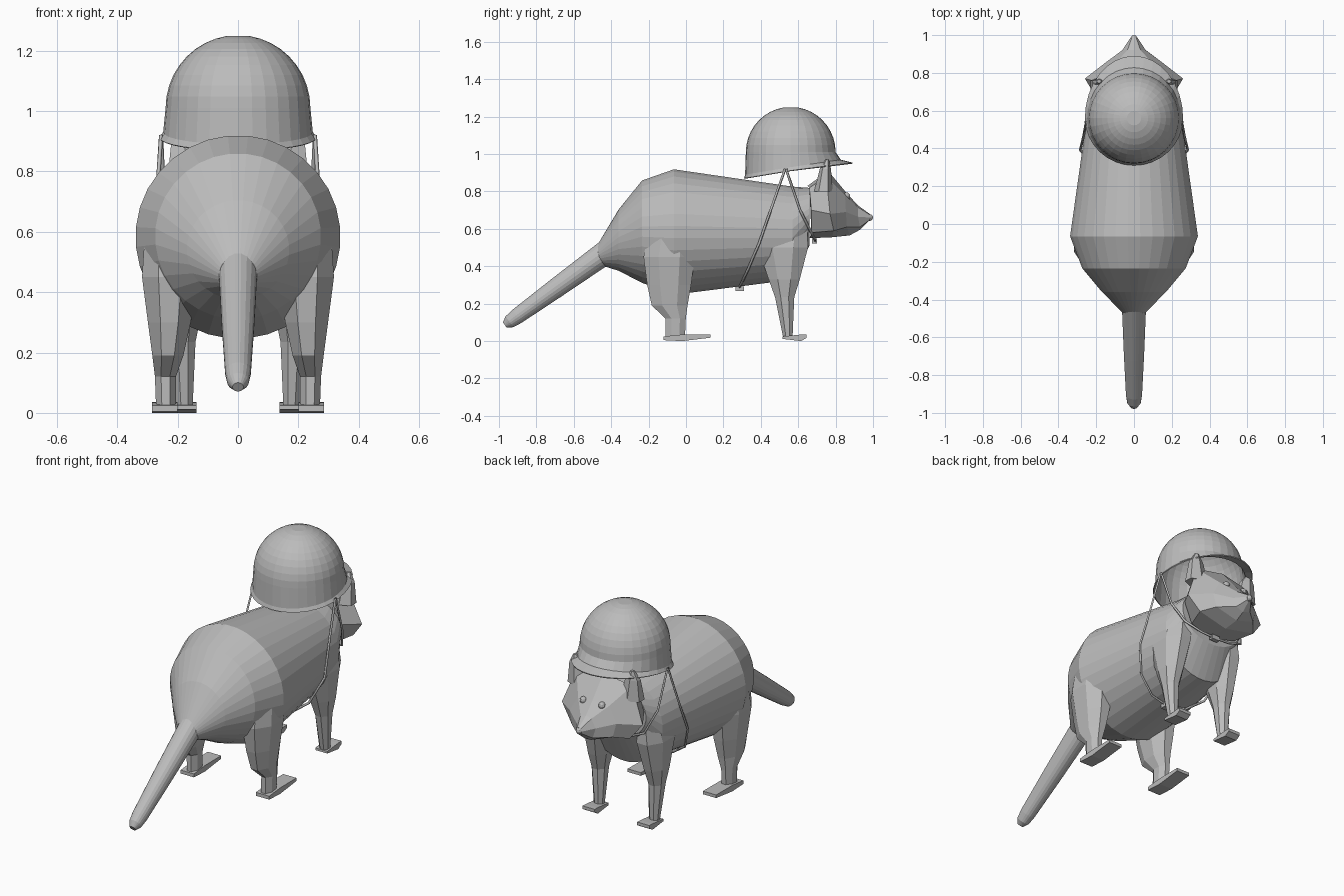
import bpy, bmesh, math
from mathutils import Vector

if "Cube" in bpy.data.objects:
    bpy.data.objects.remove(bpy.data.objects["Cube"])

grey = bpy.data.materials.new("plain grey")
grey.diffuse_color = (0.5, 0.5, 0.5, 1)
grey.use_nodes = True
grey.node_tree.nodes["Principled BSDF"].inputs["Base Color"].default_value = grey.diffuse_color


def finish(bm, name):
    bmesh.ops.recalc_face_normals(bm, faces=bm.faces)
    me = bpy.data.meshes.new(name)
    bm.to_mesh(me)
    bm.free()
    ob = bpy.data.objects.new(name, me)
    bpy.context.collection.objects.link(ob)
    me.materials.append(grey)
    return ob


def loft(name, rings, caps=(True, True)):
    """Skin a list of equal-length point rings."""
    bm = bmesh.new()
    vs = [[bm.verts.new(p) for p in r] for r in rings]
    n = len(vs[0])
    for a, b in zip(vs, vs[1:]):
        for i in range(n):
            j = (i + 1) % n
            bm.faces.new((a[i], a[j], b[j], b[i]))
    if caps[0]:
        bm.faces.new(vs[0])
    if caps[1]:
        bm.faces.new(vs[-1])
    return finish(bm, name)


def ellipse(c, w, h, n, up=(0, 0, 1)):
    c, up = Vector(c), Vector(up)
    return [c + Vector((w, 0, 0)) * math.cos(t) + up * h * math.sin(t)
            for t in (2 * math.pi * (i + 0.5) / n for i in range(n))]


def box(name, lo, hi):
    pts = lambda z: [(lo[0], lo[1], z), (hi[0], lo[1], z), (hi[0], hi[1], z), (lo[0], hi[1], z)]
    return loft(name, [pts(lo[2]), pts(hi[2])])


def ball(name, c, r):
    bm = bmesh.new()
    bmesh.ops.create_uvsphere(bm, u_segments=10, v_segments=6, radius=r)
    bmesh.ops.translate(bm, verts=bm.verts, vec=c)
    return finish(bm, name)


# barrel body: y, centre z, half width, half height
body = [(-0.47, 0.465, 0.06, 0.055), (-0.36, 0.54, 0.17, 0.165), (-0.235, 0.585, 0.275, 0.275),
        (-0.065, 0.583, 0.34, 0.337), (0.57, 0.577, 0.25, 0.25), (0.66, 0.665, 0.205, 0.155)]
loft("body", [ellipse((0, y, z), w, h, 32) for y, z, w, h in body])

# tail: distance along the slope, radius
up, way = Vector((0, -0.585, 0.81)), Vector((0, -0.81, -0.585))
tail = [(-0.06, 0.066), (0.3, 0.054), (0.56, 0.043), (0.61, 0.036), (0.64, 0.018)]
loft("tail", [ellipse(Vector((0, -0.45, 0.46)) + way * d, r, r, 20, up) for d, r in tail])


def leg(name, s, rows):
    """rows: z, x min, x max, y min, y max, as octagon sections"""
    rings = []
    for z, x0, x1, y0, y1 in rows:
        c = Vector(((x0 + x1) / 2 * s, (y0 + y1) / 2, z))
        k = 1.06
        rings.append(ellipse(c, (x1 - x0) / 2 * k, (y1 - y0) / 2 * k, 8, (0, 1, 0)))
    loft(name, rings)


for s, side in ((-1, "left"), (1, "right")):
    leg("rear_leg_" + side, s, [(0.60, 0.16, 0.31, -0.20, 0.05), (0.45, 0.13, 0.32, -0.23, 0.05),
                                (0.30, 0.155, 0.30, -0.21, 0.03), (0.19, 0.18, 0.285, -0.185, 0.01),
                                (0.12, 0.205, 0.276, -0.11, 0.0), (0.01, 0.205, 0.272, -0.11, -0.005)])
    leg("front_leg_" + side, s, [(0.62, 0.10, 0.23, 0.44, 0.65), (0.50, 0.09, 0.255, 0.38, 0.655),
                                 (0.33, 0.12, 0.24, 0.44, 0.61), (0.235, 0.14, 0.225, 0.475, 0.58),
                                 (0.015, 0.15, 0.205, 0.52, 0.57)])
    # flat feet with a sloped toe
    for nm, x0, x1, y0, y1 in (("rear_foot_", 0.2, 0.285, -0.12, 0.13),
                               ("front_foot_", 0.137, 0.215, 0.515, 0.645)):
        def sole(y, z0, z1):
            return [(s * x0, y, z0), (s * x1, y, z0), (s * x1, y, z1), (s * x0, y, z1)]
        loft(nm + side, [sole(y0, 0.005 if y0 < 0 else 0.012, 0.025), sole(y0 + 0.1, 0.0, 0.035),
                         sole(y1, 0.018, 0.036)])

# angular head: half sections from crown to chin, mirrored
half = [
    [(0, .65, .83), (.15, .66, .82), (.20, .67, .70), (.15, .67, .58), (0, .66, .55)],
    [(0, .76, .91), (.18, .75, .88), (.26, .77, .68), (.19, .79, .59), (0, .78, .555)],
    [(0, .86, .79), (.10, .85, .78), (.15, .855, .69), (.13, .86, .61), (0, .875, .565)],
    [(0, .92, .725), (.035, .92, .715), (.062, .92, .665), (.05, .93, .61), (0, .93, .595)],
    [(0, .985, .678), (.012, .985, .674), (.018, .987, .66), (.012, .98, .645), (0, .975, .64)]]
loft("head", [h + [(-x, y, z) for x, y, z in h[-2:0:-1]] for h in half])
ball("nose", (0, 0.982, 0.66), 0.018)

for s, side in ((-1, "left"), (1, "right")):
    ball("eye_" + side, (s * 0.06, 0.858, 0.775), 0.02)
    # upright pointed ears tucked under the helmet
    loft("ear_" + side, [ellipse((s * 0.17, 0.735, 0.80), 0.07, 0.05, 6, (0, 1, 0)),
                         ellipse((s * 0.18, 0.745, 0.92), 0.045, 0.03, 6, (0, 1, 0)),
                         ellipse((s * 0.185, 0.755, 0.97), 0.012, 0.01, 6, (0, 1, 0))])

# helmet shell: dome, slightly flared skirt, and a dipping brim
N = 32


def helmet_ring(r, zfun, front=0.0, back=0.0):
    out = []
    for i in range(N):
        t = 2 * math.pi * i / N
        c = math.cos(t)
        out.append((r * math.sin(t), 0.56 + c * (r + (front if c > 0 else back)), zfun(c)))
    return out


rings = []
for k in range(1, 11):
    a = math.radians(9 * k)
    rings.append(helmet_ring(0.24 * math.sin(a), lambda c, a=a: 1.01 + 0.242 * math.cos(a)))
rings.append(helmet_ring(0.248, lambda c: 0.93 + 0.04 * c, 0.02, -0.004))
rings.append(helmet_ring(0.26, lambda c: 0.912 + 0.042 * c, 0.07, -0.01))
shell = loft("helmet", rings, (True, False))
mod = shell.modifiers.new("thickness", 'SOLIDIFY')
mod.thickness = 0.006
mod.offset = -1


# thin straps hanging from the helmet sides
def strap(name, pts):
    full = pts + [(-x, y, z) for x, y, z in pts[-2::-1]]
    cu = bpy.data.curves.new(name, 'CURVE')
    cu.dimensions = '3D'
    cu.bevel_depth = 0.007
    cu.bevel_resolution = 0
    sp = cu.splines.new('POLY')
    sp.points.add(len(full) - 1)
    for p, q in zip(sp.points, full):
        p.co = (*q, 1)
    cu.materials.append(grey)
    bpy.context.collection.objects.link(bpy.data.objects.new(name, cu))


strap("belly_strap", [(.255, .53, .92), (.268, .46, .72), (.285, .39, .52), (.225, .33, .38),
                      (.12, .295, .305), (0, .285, .285)])
strap("chin_strap", [(.255, .535, .92), (.245, .61, .70), (.20, .67, .58), (.10, .69, .54), (0, .69, .535)])
box("belly_buckle", (-0.03, 0.265, 0.268), (0.03, 0.31, 0.292))
box("chin_buckle", (-0.025, 0.675, 0.522), (0.025, 0.70, 0.548))
